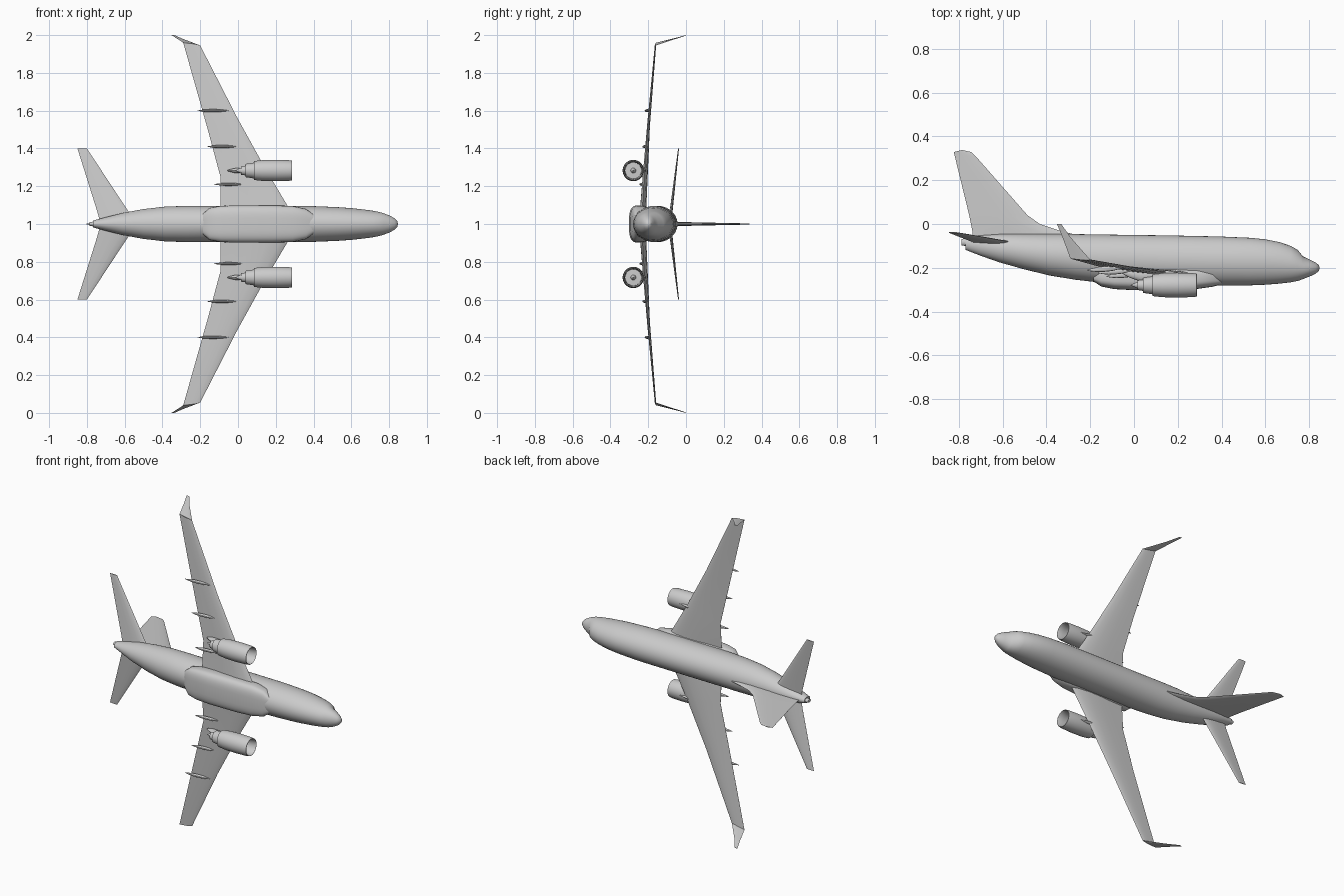
import bpy, bmesh, math
from mathutils import Vector

# Aircraft lies with nose to +x, its upper side to +y, wings spanning z.
MID = 1.0
grey = bpy.data.materials.new("light grey")
grey.diffuse_color = (0.6, 0.6, 0.6, 1)


def loft(name, rings, mirror=False, angle=32):
    """Skin a list of equal-length rings, with capped ends."""
    bm = bmesh.new()
    loops = [[bm.verts.new(p) for p in r] for r in rings]
    n = len(loops[0])
    for a, b in zip(loops, loops[1:]):
        for i in range(n):
            j = (i + 1) % n
            bm.faces.new((a[i], a[j], b[j], b[i]))
    bm.faces.new(loops[0])
    bm.faces.new(loops[-1])
    bmesh.ops.remove_doubles(bm, verts=bm.verts, dist=1e-5)
    bmesh.ops.recalc_face_normals(bm, faces=bm.faces)
    me = bpy.data.meshes.new(name)
    bm.to_mesh(me)
    bm.free()
    me.materials.append(grey)
    ob = bpy.data.objects.new(name, me)
    ob.location.z = MID
    bpy.context.collection.objects.link(ob)
    if mirror:
        m = ob.modifiers.new("mirror", 'MIRROR')
        m.use_axis = (False, False, True)
    bpy.ops.object.select_all(action='DESELECT')
    ob.select_set(True)
    bpy.context.view_layer.objects.active = ob
    bpy.ops.object.shade_smooth_by_angle(angle=math.radians(angle))
    return ob


def oval(x, top, bottom, half, power=2.0, n=40, z=0.0):
    """Superellipse ring across the x axis."""
    pts = []
    for i in range(n):
        t = 2 * math.pi * i / n
        c, s = math.cos(t), math.sin(t)
        y = math.copysign(abs(c) ** (2 / power), c) * (top - bottom) / 2
        w = math.copysign(abs(s) ** (2 / power), s) * half
        pts.append((x, (top + bottom) / 2 + y, z + w))
    return pts


FOIL = [(0, 0), (.03, .3), (.12, .75), (.3, 1), (.55, .8), (.8, .38), (1, .04)]


def foil(le, te, thick, normal):
    """Aerofoil ring between a leading and a trailing point."""
    le, te, nv = Vector(le), Vector(te), Vector(normal).normalized()
    up = [le.lerp(te, u) + nv * h * thick / 2 for u, h in FOIL]
    low = [le.lerp(te, u) - nv * h * thick / 2 for u, h in FOIL[:0:-1]]
    return up + low


# Fuselage: x, top, bottom, half width
body = [(.847, -.198, -.202, .002), (.843, -.187, -.214, .015), (.83, -.177, -.226, .029),
        (.805, -.164, -.238, .044), (.77, -.147, -.252, .057), (.747, -.118, -.260, .064),
        (.715, -.100, -.266, .070), (.665, -.083, -.272, .077), (.60, -.070, -.277, .084),
        (.53, -.063, -.280, .089), (.39, -.057, -.281, .095), (.15, -.052, -.279, .096),
        (-.157, -.048, -.267, .096), (-.27, -.046, -.254, .096), (-.385, -.045, -.235, .092),
        (-.50, -.045, -.207, .079), (-.614, -.046, -.175, .058), (-.70, -.052, -.145, .036),
        (-.768, -.060, -.118, .018)]
loft("fuselage", [oval(*s) for s in body])
loft("tail_exhaust", [oval(-.75, -.064, -.102, .014, n=16), oval(-.787, -.068, -.098, .010, n=16)])

# Belly fairing around the wing root
belly = [(.40, -.23, -.275, .050), (.36, -.205, -.286, .080), (.29, -.195, -.296, .095),
         (.18, -.19, -.302, .099), (.0, -.19, -.302, .099), (-.09, -.195, -.297, .096),
         (-.15, -.205, -.285, .085), (-.185, -.225, -.262, .055)]
loft("belly_fairing", [oval(*s, power=3.2) for s in belly])

# Main wings
Y = (0, 1, 0)
loft("wing", [
    foil((.315, -.236, .03), (-.093, -.222, .03), .036, Y),
    foil((.26, -.230, .10), (-.093, -.216, .10), .032, Y),
    foil((.147, -.219, .29), (-.093, -.206, .25), .024, Y),
    foil((.0, -.199, .555), (-.16, -.194, .50), .014, Y),
    foil((-.20, -.163, .945), (-.29, -.158, .960), .007, (0, 1, -.3))], mirror=True)

# Upturned wing tips
W = (0, .3, -1)
loft("winglet", [
    foil((-.20, -.163, .945), (-.29, -.158, .960), .006, W),
    foil((-.29, -.060, .979), (-.328, -.056, .985), .004, W),
    foil((-.332, 0, .998), (-.352, 0, 1.0), .002, W)], mirror=True)

# Tailplanes
loft("tailplane", [
    foil((-.54, -.085, .01), (-.73, -.085, .01), .020, Y),
    foil((-.58, -.079, .066), (-.745, -.079, .066), .016, Y),
    foil((-.80, -.040, .40), (-.85, -.038, .40), .005, Y)], mirror=True)

# Tail fin with its dorsal fillet
Z = (0, 0, 1)
fin = [(-.22, -.735, -.060, .022), (-.34, -.738, -.030, .021), (-.43, -.744, .0, .020),
       (-.486, -.752, .04, .018), (-.723, -.818, .31, .007), (-.742, -.822, .328, .005),
       (-.785, -.823, .338, .003)]
loft("tail_fin", [foil((le, y, 0), (te, y - (.01 if y > .33 else 0), 0), t, Z)
                  for le, te, y, t in fin])

# Engines: one turned profile from spinner tip, round the lip, to exhaust cone
EY, EZ = -.279, .283
profile = [(.245, .0005), (.235, .008), (.215, .014), (.214, .043), (.25, .044), (.278, .047),
           (.287, .050), (.286, .052), (.27, .0545), (.20, .0565), (.13, .0550), (.085, .050),
           (.085, .042), (.04, .035), (.04, .026), (.015, .022), (.015, .015), (-.015, .001)]
loft("engine", [oval(x, EY + r, EY - r, r, n=36, z=EZ) for x, r in profile], mirror=True)

# Engine pylons
pylon = [(.20, -.222, -.235, .003), (.15, -.212, -.245, .009), (.08, -.206, -.262, .013),
         (.03, -.206, -.262, .014), (-.02, -.208, -.245, .012), (-.055, -.212, -.226, .003)]
loft("engine_pylon", [oval(*s, n=16, z=EZ) for s in pylon], mirror=True)

# Flap track fairings: x range, height, span position
for i, (x0, x1, y, z) in enumerate([(-.127, .025, -.233, .21), (-.165, -.005, -.217, .41),
                                    (-.215, -.05, -.205, .60)]):
    rings = []
    for u, k in [(0, .06), (.1, .45), (.3, .9), (.5, 1), (.7, .9), (.9, .45), (1, .06)]:
        c = y + .012 * (u - .5)
        rings.append(oval(x0 + (x1 - x0) * u, c + .013 * k, c - .013 * k, .008 * k, n=12, z=z))
    loft("flap_fairing_%d" % (i + 1), rings, mirror=True)
